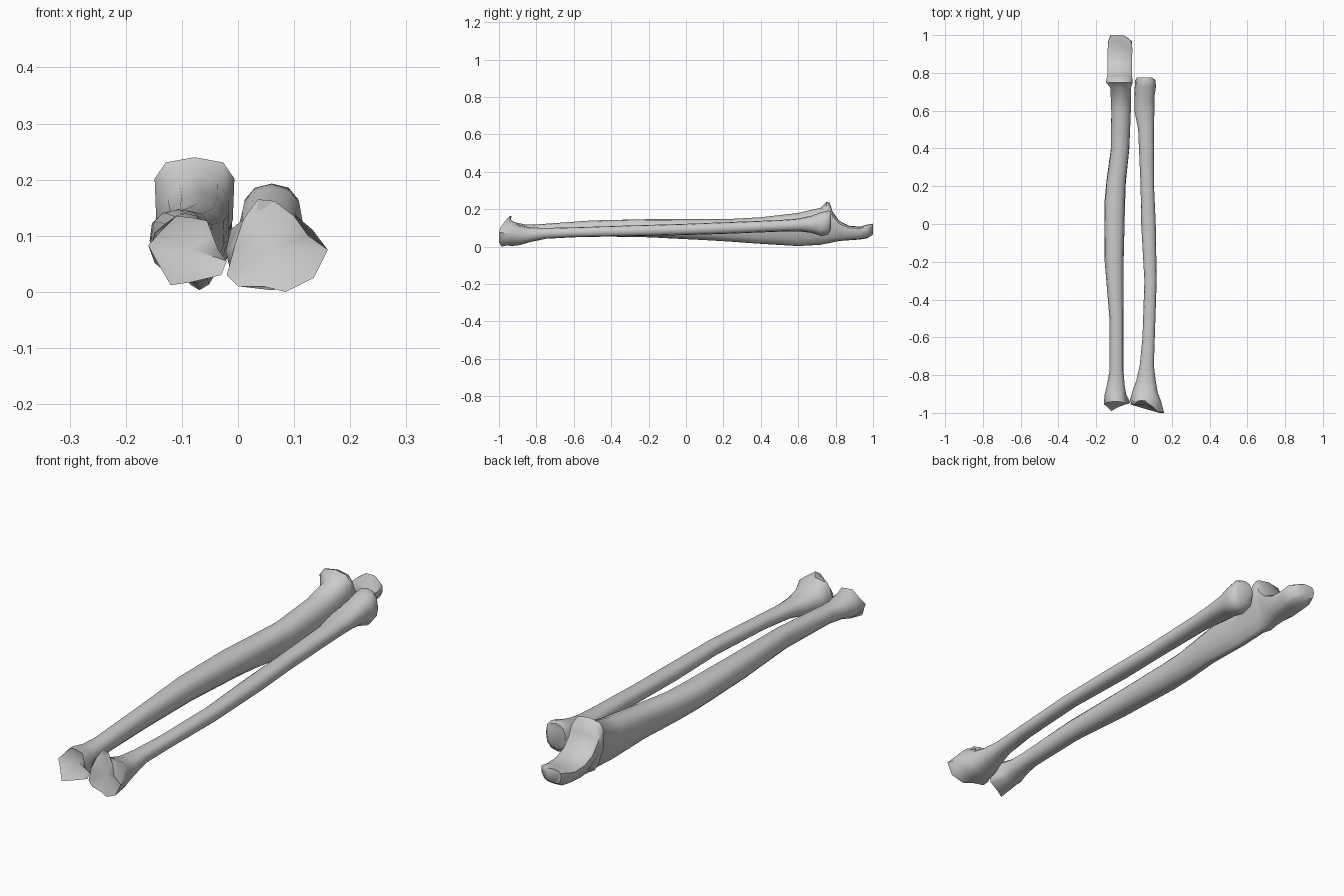
import bpy, bmesh, math

N = 12  # sides of every cross-section


def spow(v, p):
    return math.copysign(abs(v) ** p, v)


def ring(y, x0, x1, z0, z1, taper=0.0, p=0.85):
    """Rounded cross-section in its x/z box; taper narrows the underside."""
    pts = []
    for i in range(N):
        a = 2 * math.pi * i / N
        c, s = spow(math.cos(a), p), spow(math.sin(a), p)
        w = 1 - taper * max(0, -s + 0.3)
        pts.append(((x0 + x1) / 2 + (x1 - x0) / 2 * c * w, y,
                    (z0 + z1) / 2 + (z1 - z0) / 2 * s))
    return pts


def loft(name, rings, dent):
    """Skin the rings; the first end is dished by dent, the last is flat."""
    bm = bmesh.new()
    vs = [[bm.verts.new(p) for p in r] for r in rings]
    for a, b in zip(vs, vs[1:]):
        for i in range(N):
            j = (i + 1) % N
            bm.faces.new((a[i], a[j], b[j], b[i]))
    c = [sum(p[k] for p in rings[0]) / N for k in range(3)]
    hub = bm.verts.new((c[0], c[1] + dent, c[2]))
    for i in range(N):
        bm.faces.new((vs[0][(i + 1) % N], vs[0][i], hub))
    bm.faces.new(vs[-1])
    bmesh.ops.recalc_face_normals(bm, faces=bm.faces)
    me = bpy.data.meshes.new(name)
    bm.to_mesh(me)
    bm.free()
    ob = bpy.data.objects.new(name, me)
    bpy.context.collection.objects.link(ob)
    bpy.ops.object.select_all(action='DESELECT')
    ob.select_set(True)
    bpy.context.view_layer.objects.active = ob
    bpy.ops.object.shade_smooth_by_angle(angle=math.radians(55))
    return ob


# Ulna: wrist end with pointed process, shaft, coronoid lip, hooked elbow end
ulna_end = [(-.035, -.955, .075), (-.045, -.95, .10), (-.055, -.945, .127),
            (-.085, -.94, .133), (-.11, -.94, .135), (-.14, -.945, .105),
            (-.16, -.955, .083), (-.145, -.965, .055), (-.12, -.99, .012),
            (-.085, -.97, .017), (-.03, -.95, .03), (-.02, -.945, .055)]
ulna_shaft = [
    (-.90, -.155, -.042, .030, .127),
    (-.85, -.143, -.050, .045, .117),
    (-.78, -.130, -.055, .050, .120),
    (-.50, -.130, -.055, .055, .140),
    (-.20, -.155, -.055, .050, .147),
    (.10, -.160, -.045, .035, .147, .15),
    (.22, -.150, -.040, .028, .147, .2),
    (.40, -.127, -.020, .015, .157, .3),
    (.60, -.127, -.010, .003, .180, .4),
    (.72, -.132, -.010, .010, .208, .4),
    (.75, -.155, 0.0, .016, .240, .4, .6),
    (.768, -.152, -.002, .019, .234, .4, .6),
    (.785, -.147, -.005, .023, .185, .4, .55),
    (.82, -.147, -.005, .030, .138, .35, .55),
    (.87, -.146, -.005, .034, .112, .3, .5),
    (.93, -.144, -.004, .038, .107, .3, .5),
    (.97, -.140, -.008, .045, .118, .2, .55),
    (1.0, -.125, -.055, .065, .123, .1, .6)]
loft("ulna", [ulna_end] + [ring(*s) for s in ulna_shaft], .025)

# Radius: broad slanted wrist end, curved shaft, flared head
outline = [(.16, .075), (.125, .10), (.10, .135), (.065, .162), (.035, .165),
           (.01, .13), (-.005, .085), (-.02, .03), (0, .01), (.045, .01),
           (.085, 0), (.135, .025)]
radius_end = [(x, max(-1, -.955 - .3 * (x + .02)) + .5 * max(0, z - .09), z)
              for x, z in outline]
radius_shaft = [
    (-.935, -.022, .142, .003, .142),
    (-.89, -.010, .125, .008, .116),
    (-.83, .012, .115, .025, .102),
    (-.75, .030, .105, .042, .100),
    (-.60, .045, .110, .050, .103),
    (-.30, .055, .120, .056, .113),
    (0.0, .038, .115, .062, .122),
    (.20, .035, .106, .068, .130),
    (.50, .022, .105, .080, .142),
    (.60, .002, .108, .082, .150),
    (.67, .002, .108, .074, .165),
    (.725, .004, .116, .056, .185),
    (.76, .006, .114, .065, .193),
    (.775, .014, .098, .090, .188)]
loft("radius", [radius_end] + [ring(*s) for s in radius_shaft], .015)
